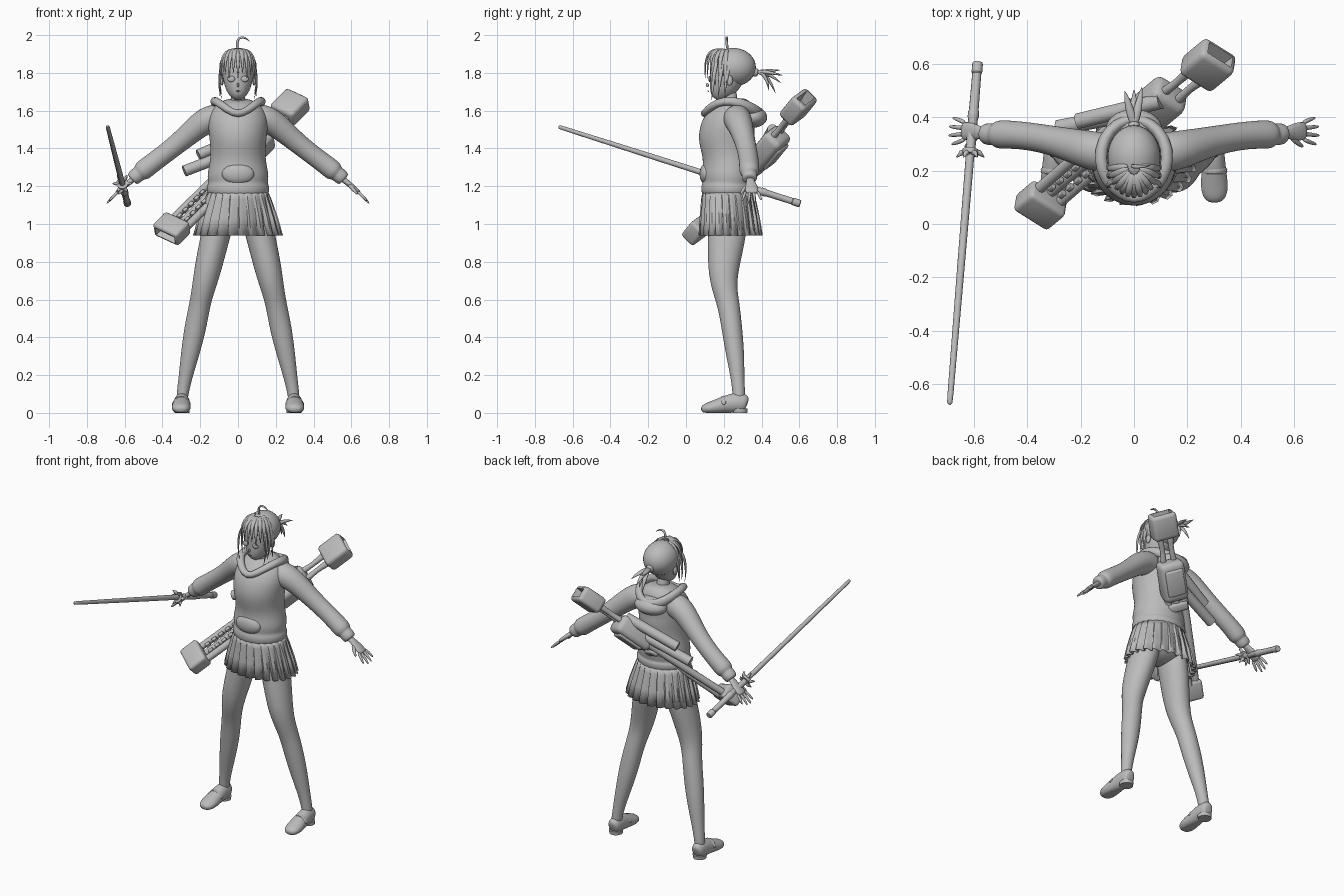
import bpy
import bmesh
from math import sin, cos, pi, radians
from mathutils import Vector, Matrix

if "Cube" in bpy.data.objects:
    bpy.data.objects.remove(bpy.data.objects["Cube"], do_unlink=True)

grey = bpy.data.materials.new("plain_grey")
grey.use_nodes = True
grey_color = (0.5, 0.5, 0.5, 1)
grey.diffuse_color = grey_color
grey.node_tree.nodes["Principled BSDF"].inputs["Base Color"].default_value = grey_color

X, Y, Z = Vector((1, 0, 0)), Vector((0, 1, 0)), Vector((0, 0, 1))


def finish(name, bm, subdivide=0, sharp=False):
    """Turn a bmesh into a named, shaded object."""
    bmesh.ops.recalc_face_normals(bm, faces=bm.faces[:])
    mesh = bpy.data.meshes.new(name)
    bm.to_mesh(mesh)
    bm.free()
    mesh.materials.append(grey)
    obj = bpy.data.objects.new(name, mesh)
    bpy.context.collection.objects.link(obj)
    if sharp:
        bpy.ops.object.select_all(action="DESELECT")
        obj.select_set(True)
        bpy.context.view_layer.objects.active = obj
        bpy.ops.object.shade_smooth_by_angle(angle=radians(35))
    else:
        for face in mesh.polygons:
            face.use_smooth = True
    if subdivide:
        obj.modifiers.new("Smooth", "SUBSURF").levels = subdivide
    return obj


def tube(name, rows, side=X, sides=14, subdivide=1, closed=False, floor=None, sharp=False):
    """Loft ellipses along a path; each row is x, y, z, radius, second radius."""
    bm = bmesh.new()
    points = [Vector(row[:3]) for row in rows]
    count = len(points)
    rings = []
    for i, row in enumerate(rows):
        if closed:
            along = points[(i + 1) % count] - points[i - 1]
        else:
            along = points[min(i + 1, count - 1)] - points[max(i - 1, 0)]
        along.normalize()
        u = (side - along * side.dot(along)).normalized()
        v = along.cross(u)
        ring = []
        for k in range(sides):
            angle = 2 * pi * k / sides
            p = points[i] + u * cos(angle) * row[3] + v * sin(angle) * row[-1]
            if floor is not None:
                p.z = max(p.z, floor)
            ring.append(bm.verts.new(p))
        rings.append(ring)
    for i in range(count if closed else count - 1):
        low, high = rings[i], rings[(i + 1) % count]
        for k in range(sides):
            n = (k + 1) % sides
            bm.faces.new((low[k], low[n], high[n], high[k]))
    if not closed:
        bm.faces.new(rings[0])
        bm.faces.new(rings[-1])
    return finish(name, bm, subdivide, sharp)


def body(name, rows, **options):
    """Upright loft centred on x = 0; each row is y, z, half width, half depth."""
    return tube(name, [(0, *row) for row in rows], **options)


def ball(name, centre, size, keep=None):
    bm = bmesh.new()
    place = Matrix.Translation(centre) @ Matrix.Diagonal((*size, 1))
    bmesh.ops.create_uvsphere(bm, u_segments=28, v_segments=18, radius=1, matrix=place)
    if keep:
        gone = [f for f in bm.faces if not keep(f.calc_center_median())]
        bmesh.ops.delete(bm, geom=gone, context="FACES")
    return finish(name, bm)


def lock(name, a, b, c, width, depth, side=X):
    """Tapered strand of hair through three points."""
    a, b, c = Vector(a), Vector(b), Vector(c)
    rows = []
    for i in range(6):
        t = i / 5
        p = a * (1 - t) ** 2 + b * 2 * t * (1 - t) + c * t * t
        size = (0.5 + 1.6 * t) * (1 - t) + 0.04
        rows.append((*p, width * size, depth * size))
    return tube(name, rows, side, sides=8)


# Head, neck and face
body("head", [(.150, 1.665, .018, .02), (.165, 1.685, .046, .05), (.192, 1.72, .07, .078),
              (.218, 1.78, .084, .1), (.23, 1.85, .086, .105), (.23, 1.9, .065, .085),
              (.23, 1.92, .03, .04)], subdivide=2)
body("neck", [(.24, 1.58, .045, .045), (.235, 1.65, .037, .04), (.225, 1.73, .037, .04)])
ball("nose", (0, .113, 1.735), (.006, .008, .011))
ball("mouth", (0, .117, 1.703), (.014, .004, .003))
for s in (-1, 1):
    ball("eye", (s * .036, .125, 1.768), (.02, .007, .016))
    ball("ear", (s * .085, .23, 1.76), (.01, .018, .027))

# Hair: cap, bangs, side locks, cowlick and ponytail
ball("hair_cap", (0, .25, 1.83), (.099, .12, .102), lambda p: p.y > .19 or p.z > 1.84)
for i in range(-6, 7):
    turn = radians(i * 14)
    edge = abs(i) / 6
    end = 1.765 + .03 * (i % 2) - .1 * max(0, edge - .45) / .55
    out_x, out_y = sin(turn), -cos(turn)
    lock("bang", (out_x * .02, .22 + out_y * .03, 1.925),
         (out_x * .115, .22 + out_y * .14, 1.94),
         (out_x * .1, .22 + out_y * .118, end), .019, .009,
         Vector((cos(turn), sin(turn), 0)))
for s in (-1, 1):
    for k in range(3):
        y = .145 + .035 * k
        lock("side_lock", (s * .07, y + .02, 1.87), (s * .12, y, 1.8),
             (s * .085, y - .01, 1.65 + .02 * k), .016, .008, Y)
tube("cowlick", [(0, .22, 1.92, .007), (-.008, .215, 1.96, .008), (.005, .215, 1.988, .008),
                 (.035, .215, 1.99, .007), (.065, .22, 1.965, .001)], Y, 8)
tube("hair_tie", [(0, .355, 1.805, .02), (0, .365, 1.803, .026), (0, .385, 1.8, .02)])
for x, y, z in ((-.035, .5, 1.815), (.03, .515, 1.785), (0, .505, 1.745),
                (-.02, .475, 1.69), (.025, .44, 1.70)):
    lock("ponytail_lock", (0, .37, 1.805), (x * .5, .43, 1.81), (x, y, z), .024, .016)

# Sweater with hem, pocket and folded hood
body("sweater", [(.222, 1.15, .14, .125), (.222, 1.158, .166, .14), (.222, 1.2, .169, .145),
                 (.222, 1.215, .155, .132), (.225, 1.255, .168, .147), (.226, 1.35, .142, .13),
                 (.213, 1.45, .152, .156), (.222, 1.52, .16, .145), (.25, 1.58, .155, .122),
                 (.255, 1.635, .115, .1), (.25, 1.665, .06, .06)], sides=24, subdivide=2)
ball("front_pocket", (0, .105, 1.265), (.085, .033, .055))
half_hood = [(0, .095, 1.575), (.055, .115, 1.605), (.105, .165, 1.645), (.13, .24, 1.655),
             (.115, .32, 1.63), (.065, .375, 1.595), (0, .395, 1.58)]
loop = half_hood + [(-x, y, z) for x, y, z in half_hood[-2:0:-1]]
tube("hood_rim", [(*p, .022 + .06 * max(0, p[1] - .2), .025) for p in loop],
     Z, 10, closed=True)
ball("hood_back", (0, .355, 1.565), (.105, .075, .055))

# Arms, hands and fingers
for s in (-1, 1):
    def limb(name, rows, **options):
        return tube(name, [(s * r[0], *r[1:]) for r in rows], **options)

    limb("sleeve", [(.07, .265, 1.565, .07), (.14, .27, 1.56, .078), (.2, .285, 1.53, .07),
                    (.3, .312, 1.44, .056), (.4, .33, 1.362, .053), (.47, .335, 1.31, .054),
                    (.51, .335, 1.278, .056), (.522, .335, 1.268, .04), (.535, .336, 1.258, .043),
                    (.56, .337, 1.238, .04), (.563, .337, 1.235, .025)], side=Y, subdivide=2)
    limb("hand", [(.54, .338, 1.25, .022, .018), (.575, .342, 1.222, .022, .015),
                  (.605, .346, 1.198, .035, .014), (.635, .348, 1.172, .036, .012),
                  (.645, .348, 1.163, .028, .009)], side=Y)
    for k in range(4):
        y = .318 + .02 * k
        spread = (k - 1.5) * .014
        reach = (.05, .062, .06, .045)[k]
        limb("finger", [(.63, y, 1.175, .0095), (.635 + reach * .5, y + spread * .6, 1.172 - reach * .5, .009),
                        (.635 + reach, y + spread, 1.172 - reach * 1.05, .005)], side=Y, sides=8)
    limb("thumb", [(.585, .33, 1.21, .013), (.612, .302, 1.182, .011),
                   (.635, .288, 1.155, .006)], side=Y, sides=8)

    # Legs and shoes
    limb("leg", [(.085, .225, 1.07, .08, .11), (.122, .217, .93, .08, .103),
                 (.162, .195, .75, .073, .083), (.185, .205, .65, .062, .067),
                 (.203, .226, .57, .057, .06), (.226, .243, .45, .06, .056),
                 (.252, .259, .32, .051, .051), (.28, .274, .18, .036, .036),
                 (.294, .28, .1, .032, .034), (.297, .28, .05, .03, .034)], subdivide=2)
    limb("shoe", [(.296, .325, .045, .025, .035), (.296, .31, .052, .04, .052),
                  (.297, .26, .055, .043, .056), (.299, .2, .042, .047, .046),
                  (.301, .14, .028, .054, .036), (.302, .1, .022, .045, .028),
                  (.302, .08, .016, .022, .014)], floor=0, subdivide=2)
    limb("shoe_strap", [(.25, .2, .04, .014, .006), (.27, .2, .078, .014, .006),
                        (.3, .2, .09, .014, .006), (.33, .2, .078, .014, .006),
                        (.35, .2, .04, .014, .006)], side=Y, sides=8)
    limb("shoe_heel", [(.297, .285, 0, .04), (.297, .285, .022, .042)], subdivide=0, sharp=True)

# Hips and pleated skirt
ball("hips", (0, .225, 1.06), (.155, .128, .1))
bm = bmesh.new()
pleats, rows = 24, []
for y, z, wide, deep, fold in ((.222, 1.175, .158, .135, .0), (.225, 1.13, .178, .145, .05),
                               (.232, 1.03, .213, .16, .1), (.236, .94, .238, .17, .13)):
    row = []
    for k in range(pleats):
        for part, height in ((0, 0), (.12, 1), (.55, .8), (.9, 0)):
            a = 2 * pi * (k + part) / pleats
            r = 1 - fold * (1 - height)
            row.append(bm.verts.new((cos(a) * wide * r, y + sin(a) * deep * r, z)))
    rows.append(row)
for low, high in zip(rows, rows[1:]):
    for k in range(len(low)):
        n = (k + 1) % len(low)
        bm.faces.new((low[k], low[n], high[n], high[k]))
skirt = finish("pleated_skirt", bm, sharp=True)
skirt.modifiers.new("Cloth", "SOLIDIFY").thickness = .004

# Sheathed sword held out in the right hand
grip_end, tip = Vector((-.585, .605, 1.107)), Vector((-.69, -.675, 1.515))


def blade_rows(*steps):
    return [(*grip_end.lerp(tip, t), r) for t, r in steps]


tube("sword_sheath", blade_rows((.27, .016), (.6, .014), (.97, .011), (.995, .01), (1, .005)),
     sides=12, subdivide=0, sharp=True)
tube("sword_grip", blade_rows((0, .017), (.004, .02), (.03, .02), (.033, .017), (.14, .018),
                              (.145, .021), (.16, .021), (.165, .018), (.26, .018)),
     sides=12, subdivide=0, sharp=True)
tube("sword_guard", blade_rows((.255, .03), (.27, .032)), sides=12, subdivide=0, sharp=True)
centre = grip_end.lerp(tip, .262)
for k in range(6):
    a = 2 * pi * k / 6
    out = X * cos(a) + Z * sin(a)
    tube("guard_petal", [(*(centre + out * r - Y * lean), size) for r, lean, size in
                         ((.018, 0, .012), (.035, .004, .01), (.052, .02, .002))], Y, 6, 0)

# Slung launcher: frame along the diagonal across the back
base, top = Vector((-.35, .07, .975)), Vector((.283, .6, 1.625))
axis = (top - base).normalized()
wide = Vector((.68, -.57, -.46))
wide = (wide - axis * wide.dot(axis)).normalized()
deep = axis.cross(wide)


def at(w, d, a):
    return base + wide * w + deep * d + axis * a


def block(name, centre, size, bevel, hollow=0):
    """Bevelled box along the launcher, with an optional recess in one end."""
    bm = bmesh.new()
    frame = Matrix((wide, deep, axis)).transposed().to_4x4()
    bmesh.ops.create_cube(bm, size=1, matrix=Matrix.Translation(centre) @ frame @ Matrix.Diagonal((*size, 1)))
    bmesh.ops.bevel(bm, geom=bm.edges[:], offset=bevel, segments=3, profile=.5, affect="EDGES")
    if hollow:
        end = max(bm.faces, key=lambda f: f.calc_center_median().dot(axis) * (1 if hollow > 0 else -1))
        bmesh.ops.inset_region(bm, faces=[end], thickness=.012)
        bmesh.ops.translate(bm, verts=end.verts[:], vec=axis * -hollow)
    return finish(name, bm, sharp=True)


def rod(name, start, end, radius):
    tube(name, [(*start, radius), (*end, radius)], Z, 14, 0, sharp=True)


block("launcher_muzzle", at(0, 0, 0), (.165, .09, .12), .018, -.03)
block("launcher_body", at(0, .015, .70), (.15, .115, .24), .03)
block("launcher_body_plate", at(0, .07, .70), (.11, .03, .16), .012)
block("launcher_collar", at(0, .02, .54), (.12, .09, .05), .012)
block("launcher_stock", at(0, 0, 1.04), (.155, .1, .155), .022, .07)
for w in (-.05, 0, .05):
    rod("launcher_rail", at(w, .015 if w else .03, .04), at(w, .03, .62), .021)
for w in (-.025, .025):
    for k in range(5):
        block("rail_spacer", at(w, .005, .1 + .05 * k), (.02, .02, .03), .003)
for w in (-.035, .035):
    tube("stock_strut", [(*at(w, 0, .78), .024), (*at(w * .8, 0, .86), .015),
                         (*at(w * .8, 0, .92), .016), (*at(w, 0, .99), .026)], Z, 10)
rod("upper_canister", (-.21, .385, 1.365), (.1, .46, 1.5), .03)
rod("lower_canister", (-.285, .36, 1.28), (.08, .43, 1.42), .03)
